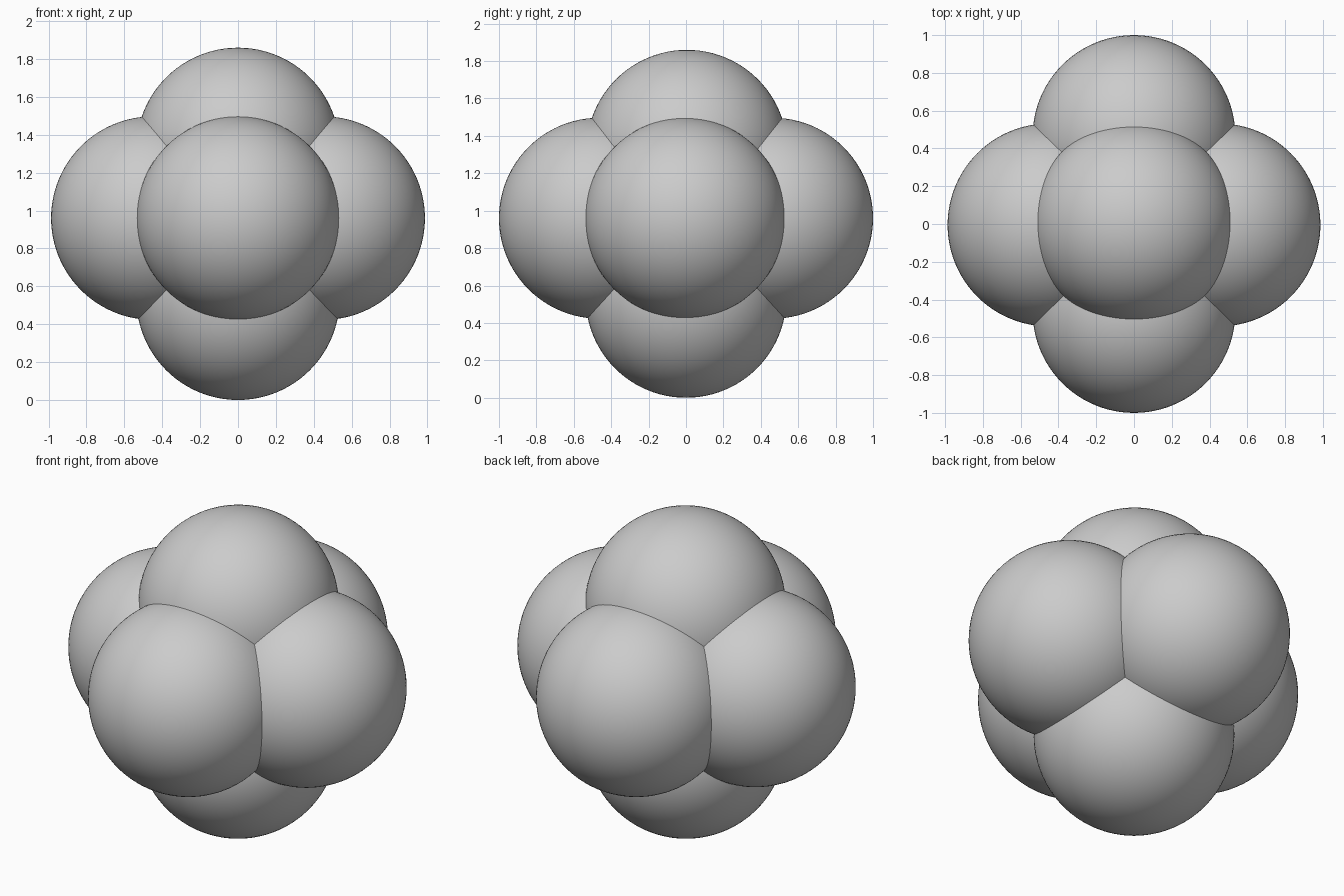
import bpy

if "Cube" in bpy.data.objects:
    bpy.data.objects.remove(bpy.data.objects["Cube"])

RADIUS = 0.537

# One overlapping ball per direction: name -> centre
BALLS = {
    "front_ball": (0, -0.463, 0.96),
    "back_ball": (0, 0.463, 0.96),
    "left_ball": (-0.45, -0.005, 0.96),
    "right_ball": (0.45, -0.005, 0.96),
    "top_ball": (0, 0.005, 1.323),
    "bottom_ball": (0, 0, 0.537),
}


def add_ball(name, centre):
    bpy.ops.mesh.primitive_uv_sphere_add(
        segments=96, ring_count=48, radius=RADIUS, location=centre)
    ball = bpy.context.object
    ball.name = name
    bpy.ops.object.shade_smooth()


# Cluster of six balls around a common centre
for name, centre in BALLS.items():
    add_ball(name, centre)
